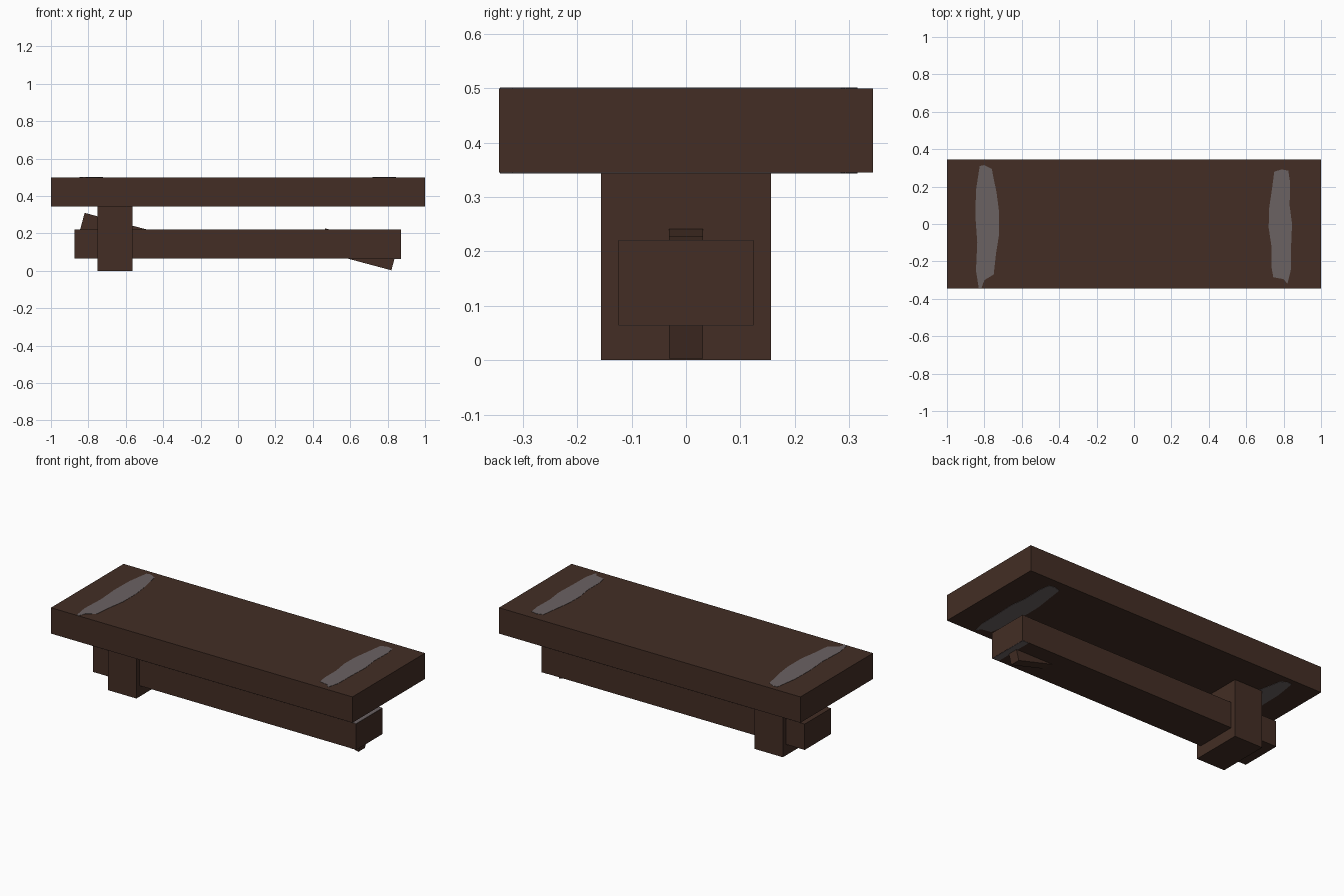
import bpy, bmesh, math
from mathutils import Matrix, Vector

if "Cube" in bpy.data.objects:
    bpy.data.objects.remove(bpy.data.objects["Cube"])


def material(name, rgb):
    m = bpy.data.materials.new(name)
    m.diffuse_color = (*rgb, 1)
    m.use_nodes = True
    m.node_tree.nodes["Principled BSDF"].inputs["Base Color"].default_value = m.diffuse_color
    return m


WOOD = material("dark_brown_wood", (0.056, 0.027, 0.018))
GREY = material("worn_grey", (0.145, 0.122, 0.124))


def finish(name, bm, mat):
    bmesh.ops.recalc_face_normals(bm, faces=bm.faces)
    mesh = bpy.data.meshes.new(name)
    bm.to_mesh(mesh)
    bm.free()
    mesh.materials.append(mat)
    ob = bpy.data.objects.new(name, mesh)
    bpy.context.collection.objects.link(ob)
    return ob


def box(name, lo, hi, mat=WOOD):
    lo, hi = Vector(lo), Vector(hi)
    bm = bmesh.new()
    bmesh.ops.create_cube(bm, size=1)
    bmesh.ops.transform(bm, verts=bm.verts, matrix=Matrix.Translation((lo + hi) / 2)
                        @ Matrix.Diagonal((*(hi - lo), 1)))
    return finish(name, bm, mat)


def prism(name, points, base, height, mat):
    """Outline in x and y, raised by height from base."""
    bm = bmesh.new()
    face = bm.faces.new([bm.verts.new((x, y, base)) for x, y in points])
    new = bmesh.ops.extrude_face_region(bm, geom=[face])["geom"]
    bmesh.ops.translate(bm, vec=(0, 0, height),
                        verts=[v for v in new if isinstance(v, bmesh.types.BMVert)])
    return finish(name, bm, mat)


# Main timbers
box("top_plank", (-1, -0.344, 0.345), (1, 0.344, 0.5))
box("lower_beam", (-0.875, -0.125, 0.065), (0.872, 0.125, 0.22))
box("post", (-0.752, -0.156, 0), (-0.565, 0.156, 0.345))

# Slanted pegs through the beam, one end up and one end down
tilt = math.radians(15)
along = Vector((math.cos(tilt), 0, -math.sin(tilt)))
across = Vector((-math.sin(tilt), 0, -math.cos(tilt)))
length, thick = 0.4, 0.125
for name, corner, side in (("left_peg", Vector((-0.82, 0, 0.31)), 1),
                           ("right_peg", Vector((0.82, 0, 0.003)), -1)):
    centre = corner + side * (along * length / 2 + across * thick / 2)
    peg = box(name, (-length / 2, -0.031, -thick / 2), (length / 2, 0.031, thick / 2))
    peg.data.transform(Matrix.Translation(centre) @ Matrix.Rotation(tilt, 4, 'Y'))

# Worn grey bands on both sides of the plank
left_band = [(-0.825, 0.31), (-0.80, 0.315), (-0.76, 0.295), (-0.75, 0.24),
             (-0.735, 0.17), (-0.722, 0.07), (-0.722, -0.06), (-0.738, -0.16),
             (-0.75, -0.27), (-0.80, -0.30), (-0.815, -0.342), (-0.83, -0.342),
             (-0.845, -0.25), (-0.838, -0.10), (-0.848, 0.04), (-0.845, 0.18)]
right_band = [(0.75, 0.28), (0.79, 0.292), (0.825, 0.285), (0.835, 0.22),
              (0.832, 0.10), (0.845, 0.0), (0.84, -0.12), (0.838, -0.25),
              (0.82, -0.32), (0.80, -0.295), (0.745, -0.285), (0.735, -0.23),
              (0.735, -0.12), (0.72, -0.02), (0.722, 0.08), (0.738, 0.19)]
for side, band in (("left", left_band), ("right", right_band)):
    prism(side + "_band_top", band, 0.499, 0.0025, GREY)
    prism(side + "_band_under", band, 0.3435, 0.0025, GREY)

# Worn grey strips at one end of the beam
box("beam_strip_top", (0.82, -0.124, 0.219), (0.871, 0.124, 0.2215), GREY)
box("beam_strip_under", (0.83, -0.124, 0.0635), (0.871, 0.124, 0.066), GREY)
